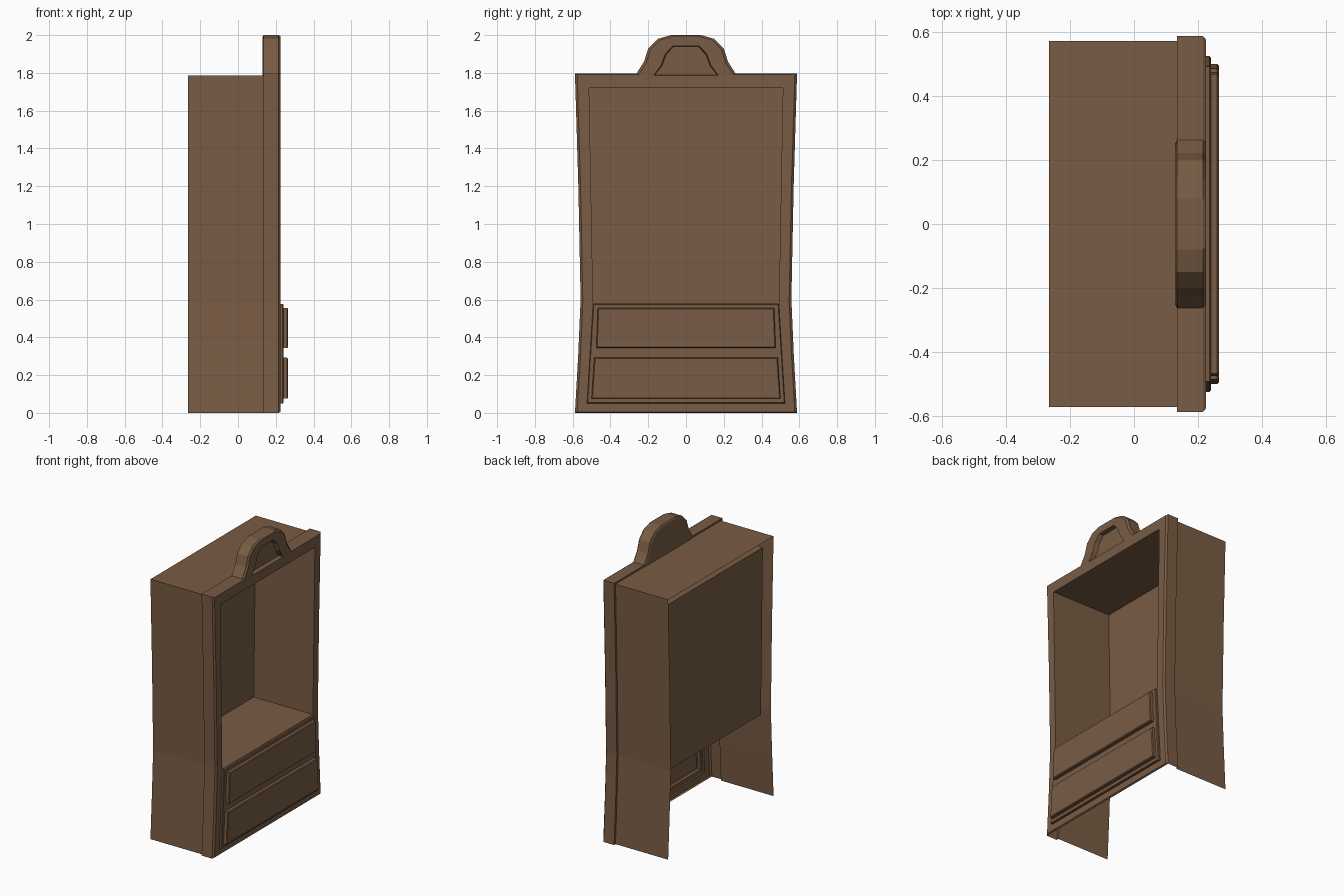
import bpy, bmesh

if "Cube" in bpy.data.objects:
    bpy.data.objects.remove(bpy.data.objects["Cube"])

wood = bpy.data.materials.new("wood")
wood.diffuse_color = (0.19, 0.107, 0.058, 1)
wood.use_nodes = True
wood.node_tree.nodes["Principled BSDF"].inputs["Base Color"].default_value = wood.diffuse_color


def sym(half):
    """Closed (y, z) loop from a right-hand half profile listed bottom to top."""
    return half + [(-y, z) for y, z in reversed(half)]


def inset(half, dy, dz):
    """Shrink a half profile; points at or below its base move up instead of down."""
    base = half[0][1]
    return [(y - dy, z + dz if z == base else z - dz) for y, z in half]


def ring(bm, loop, x):
    return [bm.verts.new((x, y, z)) for y, z in loop]


def wall(bm, a, b, skip_bottom=False):
    n = len(a)
    for i in range(n - 1 if skip_bottom else n):
        j = (i + 1) % n
        bm.faces.new((a[i], a[j], b[j], b[i]))


def fill(bm, *rings):
    """Flat face across the first ring, with the other rings as holes."""
    edges = []
    for r in rings:
        for i in range(len(r)):
            pair = (r[i], r[(i + 1) % len(r)])
            edges.append(bm.edges.get(pair) or bm.edges.new(pair))
    bmesh.ops.triangle_fill(bm, use_beauty=True, edges=edges, normal=(1, 0, 0))


def finish(bm, name, flip=False):
    bmesh.ops.recalc_face_normals(bm, faces=bm.faces)
    if flip:
        bmesh.ops.reverse_faces(bm, faces=bm.faces)
    me = bpy.data.meshes.new(name)
    bm.to_mesh(me)
    bm.free()
    me.materials.append(wood)
    bpy.context.collection.objects.link(bpy.data.objects.new(name, me))


BACK, MID, FRONT, PANEL, DRAWER = -0.265, 0.135, 0.225, 0.24, 0.265

# Half profiles (y, z)
side = [(0.588, 0), (0.571, 0.3), (0.558, 0.6), (0.570, 1.2), (0.588, 1.797)]
crest = [(0.262, 1.797), (0.222, 1.86), (0.2, 1.93), (0.15, 1.98), (0.08, 2.0)]
body = [(0.572, 0), (0.556, 0.3), (0.543, 0.6), (0.555, 1.2), (0.572, 1.785)]
opening = [(0.492, 0.58), (0.513, 1.72)]
crest_hole = [(0.17, 1.787), (0.132, 1.84), (0.11, 1.9), (0.07, 1.943)]
panel = [(0.524, 0.05), (0.492, 0.577)]
drawers = {"lower_drawer": [(0.5, 0.075), (0.486, 0.292)],
           "upper_drawer": [(0.475, 0.343), (0.467, 0.556)]}

# Front frame with crest, chamfered edge and openings; hollow underneath
bm = bmesh.new()
outer = side + crest
r0 = ring(bm, sym(outer), MID)
r1 = ring(bm, sym(outer), FRONT - 0.01)
r2 = ring(bm, sym(inset(outer, 0.012, 0.006)), FRONT)
wall(bm, r0, r1, skip_bottom=True)
wall(bm, r1, r2)
hole = ring(bm, sym(crest_hole), FRONT)
fill(bm, r2, ring(bm, sym(opening), FRONT), ring(bm, sym(panel), FRONT), hole)
deep = ring(bm, sym(inset(crest_hole, 0.005, 0.003)), FRONT - 0.03)
wall(bm, hole, deep)
bm.faces.new(deep)
b = ring(bm, list(reversed(sym(body))), MID)
fill(bm, r0 + b)
finish(bm, "front_frame")

# Raised back of the crest
bm = bmesh.new()
half = [(0.262, 1.787)] + crest
a = ring(bm, sym(half), MID)
c = ring(bm, sym(inset(half, 0.012, 0.01)), MID - 0.006)
wall(bm, a, c)
bm.faces.new(c)
finish(bm, "crest_back")

# Outer body: sides and top only
bm = bmesh.new()
wall(bm, ring(bm, sym(body), BACK), ring(bm, sym(body), MID), skip_bottom=True)
finish(bm, "body_shell")

# Inner niche with shelf and back board
bm = bmesh.new()
a, c = ring(bm, sym(opening), FRONT), ring(bm, sym(opening), -0.225)
wall(bm, a, c)
bm.faces.new(c)
finish(bm, "niche", flip=True)

# Raised panel around the drawers
bm = bmesh.new()
a = ring(bm, sym(panel), FRONT)
c = ring(bm, sym(panel), PANEL - 0.004)
d = ring(bm, sym(inset(panel, 0.004, 0.004)), PANEL)
wall(bm, a, c)
wall(bm, c, d)
fill(bm, d, *[ring(bm, sym(h), PANEL) for h in drawers.values()])
finish(bm, "drawer_panel")

# Drawer fronts, open at the back
for name, half in drawers.items():
    bm = bmesh.new()
    a = ring(bm, sym(half), PANEL)
    c = ring(bm, sym(half), DRAWER - 0.005)
    d = ring(bm, sym(inset(half, 0.005, 0.005)), DRAWER)
    wall(bm, a, c)
    wall(bm, c, d)
    bm.faces.new(d)
    finish(bm, name)
